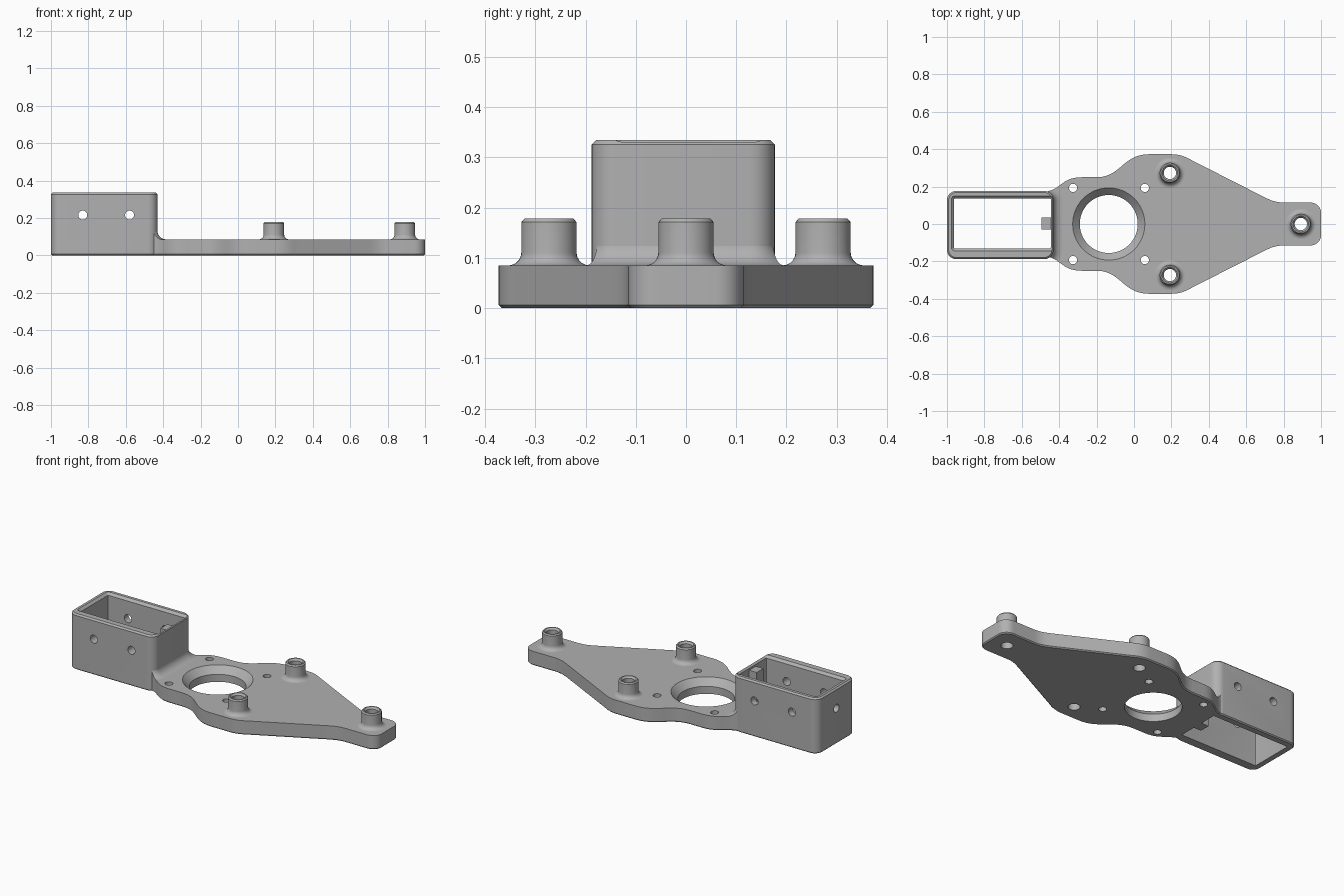
import bpy, bmesh, math
from mathutils import Vector, Matrix
from mathutils.geometry import interpolate_bezier

cube = bpy.data.objects.get("Cube")
if cube:
    bpy.data.objects.remove(cube, do_unlink=True)

grey = bpy.data.materials.new("plain grey")
grey.use_nodes = True
colour = (0.44, 0.44, 0.44, 1)
grey.diffuse_color = colour
grey.node_tree.nodes["Principled BSDF"].inputs["Base Color"].default_value = colour

PLATE_TOP = 0.085
BOX_TOP = 0.335
BOX = (-1.0, -0.43, -0.188, 0.177)       # x0, x1, y0, y1
CAVITY = (-0.962, -0.445, -0.13, 0.136)


def finish(name, bm):
    bmesh.ops.recalc_face_normals(bm, faces=bm.faces)
    mesh = bpy.data.meshes.new(name)
    bm.to_mesh(mesh)
    bm.free()
    mesh.materials.append(grey)
    obj = bpy.data.objects.new(name, mesh)
    bpy.context.collection.objects.link(obj)
    return obj


def loft(name, rings, closed=False):
    """Skin a stack of equal-length rings; cap the ends or close the loop."""
    bm = bmesh.new()
    rows = [[bm.verts.new(p) for p in ring] for ring in rings]
    n = len(rows[0])
    pairs = list(zip(rows, rows[1:]))
    if closed:
        pairs.append((rows[-1], rows[0]))
    else:
        bm.faces.new(rows[0])
        bm.faces.new(rows[-1])
    for a, b in pairs:
        for i in range(n):
            j = (i + 1) % n
            bm.faces.new((a[i], a[j], b[j], b[i]))
    return finish(name, bm)


def rounded(rect, grow, radius, z, steps=8):
    """Rounded rectangle ring, grown outwards by the given amount."""
    x0, x1, y0, y1 = rect
    r = radius + grow
    corners = [(x1, y1, -1, -1), (x0, y1, 1, -1), (x0, y0, 1, 1), (x1, y0, -1, 1)]
    ring = []
    for k, (x, y, sx, sy) in enumerate(corners):
        for i in range(steps + 1):
            a = (k + i / steps) * math.pi / 2
            ring.append((x + sx * radius + r * math.cos(a),
                         y + sy * radius + r * math.sin(a), z))
    return ring


def circle(x, y, r, z, n=40):
    return [(x + r * math.cos(i * math.tau / n), y + r * math.sin(i * math.tau / n), z)
            for i in range(n)]


def fillet(radius, steps=7):
    """Concave quarter arc as (outward offset, height above the plate)."""
    for i in range(steps + 1):
        t = i / steps * math.pi / 2
        yield radius * (1 - math.sin(t)), radius * (1 - math.cos(t))


def rod(name, centre, radius, length, axis="Z"):
    turn = {"X": Matrix.Rotation(math.pi / 2, 4, "Y"),
            "Y": Matrix.Rotation(math.pi / 2, 4, "X"), "Z": Matrix()}[axis]
    bm = bmesh.new()
    bmesh.ops.create_cone(bm, cap_ends=True, segments=32, radius1=radius, radius2=radius,
                          depth=length, matrix=Matrix.Translation(centre) @ turn)
    return finish(name, bm)


def boolean(target, tools, operation="DIFFERENCE"):
    bpy.context.view_layer.objects.active = target
    for tool in tools:
        mod = target.modifiers.new("cut", "BOOLEAN")
        mod.operation, mod.solver, mod.object = operation, "EXACT", tool
        bpy.ops.object.modifier_apply(modifier=mod.name)


# Half outline of the plate: straight runs joined by curves
curves = [
    [(-0.48, 0.172), (-0.39, 0.18), (-0.39, 0.25), (-0.28, 0.25)],
    [(-0.20, 0.25), (-0.07, 0.25), (-0.06, 0.373), (0.08, 0.373)],
    [(0.20, 0.373), (0.26, 0.373), (0.29, 0.35), (0.32, 0.335)],
    [(0.68, 0.152), (0.72, 0.132), (0.75, 0.115), (0.80, 0.115)],
    [(0.94, 0.115), (0.975, 0.115), (1.0, 0.09), (1.0, 0.06)],
]
half = [(-0.52, 0.17)]
for c in curves:
    half += [(p.x, p.y) for p in interpolate_bezier(*[Vector(p) for p in c], 14)]
outline = half + [(x, -y) for x, y in reversed(half)]


def prism(name, z0, z1):
    return loft(name, [[(x, y, z) for x, y in outline] for z in (z0, z1)])


# Plate with a small chamfer round the underside
plate = prism("base_plate", 0, PLATE_TOP)
bm = bmesh.new()
bm.from_mesh(plate.data)
low = [e for e in bm.edges if all(v.co.z < 0.001 for v in e.verts)]
bmesh.ops.bevel(bm, geom=low, offset=0.006, segments=1, affect="EDGES")
bm.to_mesh(plate.data)
bm.free()

# Open box housing, chamfered at both rims
housing = loft("box_housing", [rounded(BOX, g, 0.05, z) for g, z in
               ((-0.006, 0), (0, 0.006), (0, BOX_TOP - 0.009), (-0.009, BOX_TOP))])

# Blend between housing and plate, trimmed to the plate outline
R = 0.048
rings = [rounded(BOX, R, 0.05, PLATE_TOP - 0.01)]
rings += [rounded(BOX, d - 0.001, 0.05, PLATE_TOP + h) for d, h in fillet(R)]
collar = loft("housing_fillet", rings)
trim = prism("trim_cutter", -0.1, 0.5)
boolean(collar, [trim], "INTERSECT")

# Cutters
cavity = loft("cavity_cutter", [rounded(CAVITY, g, 0.004, z) for g, z in
              ((0, -0.1), (0, BOX_TOP - 0.014), (0.014, BOX_TOP), (0.014, 0.4))])
bore = loft("bore_cutter", [circle(-0.135, 0, r, z, 64) for r, z in
            ((0.155, -0.1), (0.155, 0.045), (0.193, PLATE_TOP), (0.193, 0.12))])
boss_spots = [(0.192, 0.273), (0.192, -0.273), (0.892, 0)]
boss_cuts = [rod("boss_hole_cutter", (x, y, 0), 0.033, 0.4) for x, y in boss_spots]
screw_cuts = [rod("screw_hole_cutter", (x, s * 0.193, 0), 0.022, 0.4)
              for x in (-0.326, 0.058) for s in (1, -1)]
side_cuts = [rod("side_hole_cutter", (x, 0, 0.215), 0.024, 0.6, "Y") for x in (-0.83, -0.58)]
end_cut = rod("end_hole_cutter", (-1.0, -0.005, 0.215), 0.024, 0.2, "X")

boolean(plate, [cavity, bore] + boss_cuts + screw_cuts)
boolean(collar, [cavity])
boolean(housing, [cavity, end_cut] + side_cuts)
for cutter in [trim, cavity, bore, end_cut] + boss_cuts + screw_cuts + side_cuts:
    bpy.data.objects.remove(cutter, do_unlink=True)

# Key rib on the inner end wall of the housing
bm = bmesh.new()
bmesh.ops.create_cube(bm, size=1, matrix=Matrix.Translation((-0.467, 0.002, 0.155))
                      @ Matrix.Diagonal((0.056, 0.064, 0.31, 1)))
rib = finish("key_rib", bm)

# Hollow bosses with flared feet
parts = [plate, housing, collar, rib]
for name, (x, y) in zip(("back_boss", "front_boss", "tip_boss"), boss_spots):
    profile = [(0.033, 0.08), (0.081, 0.08)]
    profile += [(0.055 + d, PLATE_TOP + h) for d, h in fillet(0.026)]
    profile += [(0.055, 0.171), (0.049, 0.178), (0.042, 0.178), (0.033, 0.167)]
    parts.append(loft(name, [circle(x, y, r, z) for r, z in profile], closed=True))

# Smooth curves, crisp edges
bpy.ops.object.select_all(action="DESELECT")
for obj in parts:
    obj.select_set(True)
bpy.context.view_layer.objects.active = plate
bpy.ops.object.shade_smooth_by_angle(angle=math.radians(30))
